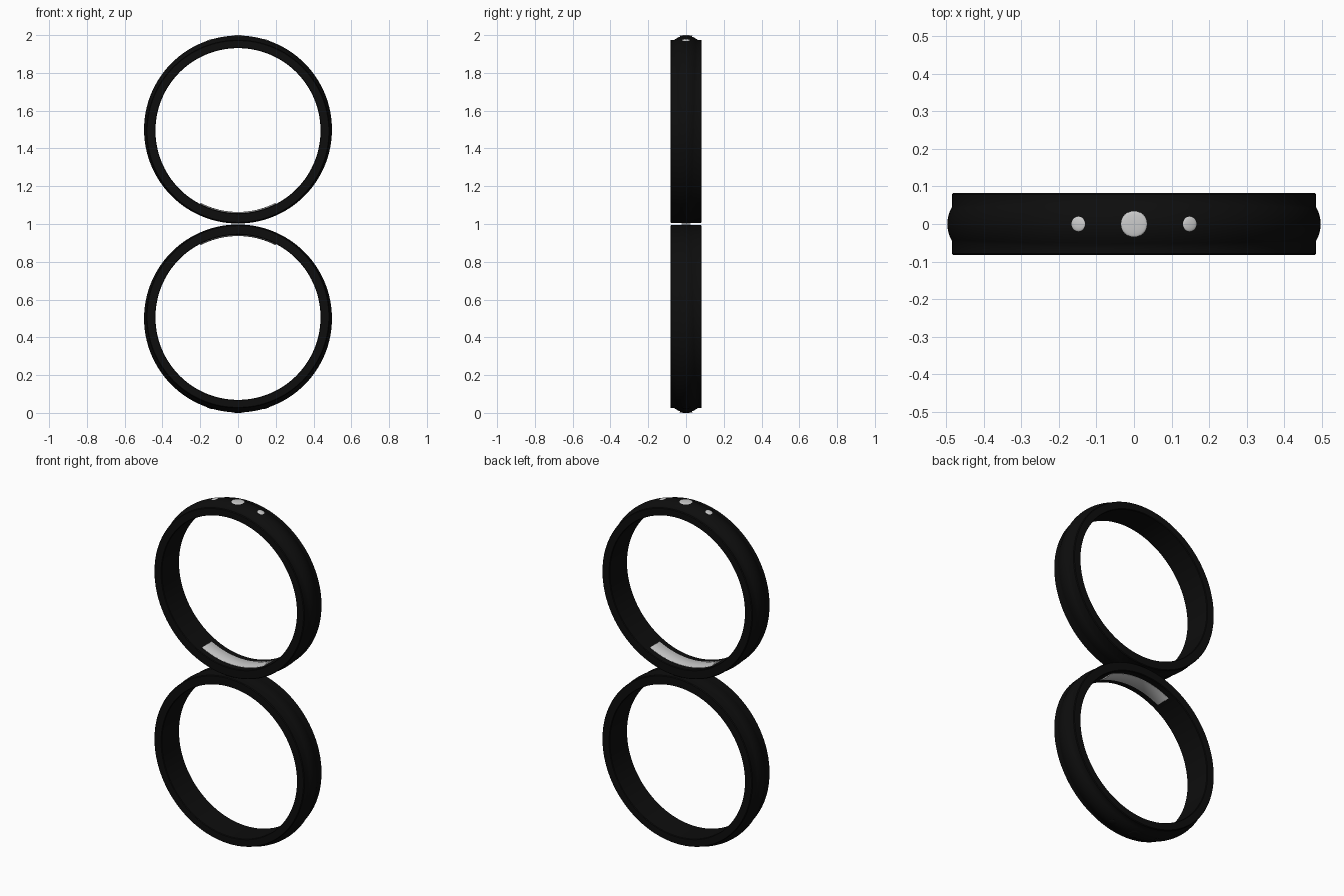
import bpy, bmesh, math

if "Cube" in bpy.data.objects:
    bpy.data.objects.remove(bpy.data.objects["Cube"])

black = bpy.data.materials.new("black_gloss")
black.diffuse_color = (0.004, 0.004, 0.004, 1)
black.use_nodes = True
black.node_tree.nodes["Principled BSDF"].inputs["Base Color"].default_value = black.diffuse_color
HALF_W = 0.083


def finish(bm, name, mat=None):
    bmesh.ops.recalc_face_normals(bm, faces=bm.faces)
    mesh = bpy.data.meshes.new(name)
    bm.to_mesh(mesh)
    bm.free()
    ob = bpy.data.objects.new(name, mesh)
    bpy.context.collection.objects.link(ob)
    if mat:
        mesh.materials.append(mat)
    bpy.ops.object.select_all(action='DESELECT')
    bpy.context.view_layer.objects.active = ob
    ob.select_set(True)
    bpy.ops.object.shade_smooth_by_angle(angle=math.radians(35))
    return ob


def sweep(name, section, angles, side, closed, mat=None):
    """Sweep section(t) -> [(y, radius)] around a ring; side -1 flips it below z = 1."""
    bm = bmesh.new()
    loops = []
    for t in angles:
        loops.append([bm.verts.new((r * math.sin(t), y, 1 + side * (0.5 + r * math.cos(t))))
                      for y, r in section(t)])
    n, m = len(loops), len(loops[0])
    for i in range(n if closed else n - 1):
        a, b = loops[i], loops[(i + 1) % n]
        for j in range(m):
            k = (j + 1) % m
            bm.faces.new((a[j], a[k], b[k], b[j]))
    if not closed:
        bm.faces.new(loops[0])
        bm.faces.new(loops[-1])
    return finish(bm, name, mat)


def band_section(t):
    # Flat outer edge with a crest that grows toward the jewelled side
    c = math.cos(t)
    edge, inner = 0.485 - 0.01 * c, 0.437 - 0.006 * c
    crest, w = 0.4975, 0.046 + 0.016 * c
    pts = [(-HALF_W, edge - 0.004), (-HALF_W + 0.004, edge)]
    for i in range(-6, 7):
        u = i / 6
        pts.append((u * w, edge + (crest - edge) * (1 - u * u)))
    pts += [(HALF_W - 0.004, edge), (HALF_W, edge - 0.004)]
    pts += [(HALF_W, inner + 0.003), (HALF_W - 0.004, inner)]
    pts += [(-HALF_W + 0.004, inner), (-HALF_W, inner + 0.003)]
    return pts


def plate_section(t):
    # Slightly domed plate standing proud of the inner surface
    inner = 0.437 - 0.006 * math.cos(t)
    w = 0.045
    return [(w, inner + 0.006), (-w, inner + 0.006)] + [
        (u * w, inner - 0.001 - 0.006 * (1 - u * u)) for u in (-1, -0.6, -0.2, 0.2, 0.6, 1)]


def gem(name, t, radius, height, side, mat=None):
    bm = bmesh.new()
    bmesh.ops.create_uvsphere(bm, u_segments=24, v_segments=12, radius=1)
    for v in bm.verts:
        x, r = v.co.x * radius, 0.4955 + v.co.z * height
        v.co = (r * math.sin(t) + x * math.cos(t), v.co.y * radius * 1.0,
                1 + side * (0.5 + r * math.cos(t) - x * math.sin(t)))
    finish(bm, name, mat)


full = [2 * math.pi * i / 128 for i in range(128)]
arc = [math.pi + math.radians(-27 + 54 * i / 24) for i in range(25)]

# Two mirrored rings; the lower one has dark stones
for side, label, stone in ((1, "upper", None), (-1, "lower", black)):
    sweep(label + "_ring_band", band_section, full, side, True, black)
    sweep(label + "_inner_plate", plate_section, arc, side, False)
    gem(label + "_centre_stone", 0, 0.035, 0.0045, side, stone)
    for s in (-1, 1):
        gem(f"{label}_side_stone_{'left' if s < 0 else 'right'}",
            s * math.radians(17.4), 0.02, 0.0045, side, stone)
